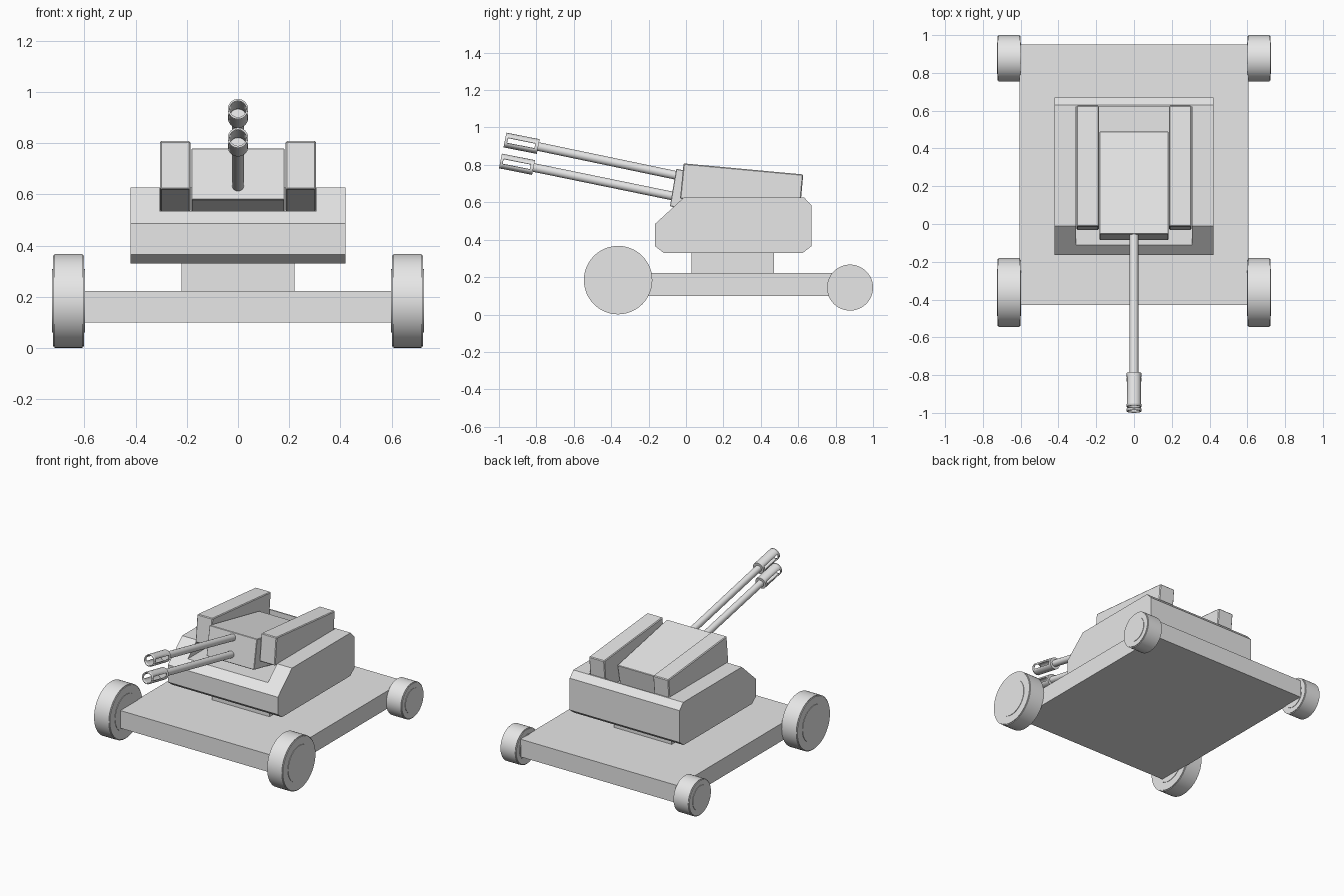
import bpy, bmesh, math
from mathutils import Vector, Matrix

if "Cube" in bpy.data.objects:
    bpy.data.objects.remove(bpy.data.objects["Cube"], do_unlink=True)

grey = bpy.data.materials.new("light_grey")
grey.use_nodes = True
grey.diffuse_color = (0.8, 0.8, 0.8, 1)
grey.node_tree.nodes["Principled BSDF"].inputs["Base Color"].default_value = (0.8, 0.8, 0.8, 1)


def finish(bm, name, smooth=False):
    bmesh.ops.recalc_face_normals(bm, faces=bm.faces)
    me = bpy.data.meshes.new(name)
    bm.to_mesh(me)
    bm.free()
    me.materials.append(grey)
    ob = bpy.data.objects.new(name, me)
    bpy.context.collection.objects.link(ob)
    bpy.ops.object.select_all(action='DESELECT')
    ob.select_set(True)
    bpy.context.view_layer.objects.active = ob
    if smooth:
        bpy.ops.object.shade_smooth_by_angle(angle=math.radians(35))
    return ob


def extrude_profile(name, points, x0, x1, bevel=0):
    """Side profile of (y, z) points extruded across x."""
    bm = bmesh.new()
    face = bm.faces.new([bm.verts.new((x0, y, z)) for y, z in points])
    ext = bmesh.ops.extrude_face_region(bm, geom=[face])
    moved = [v for v in ext["geom"] if isinstance(v, bmesh.types.BMVert)]
    bmesh.ops.translate(bm, verts=moved, vec=(x1 - x0, 0, 0))
    bmesh.ops.recalc_face_normals(bm, faces=bm.faces)
    if bevel:
        bmesh.ops.bevel(bm, geom=bm.edges[:], offset=bevel, segments=1, affect='EDGES')
    return finish(bm, name)


def block(name, x, y0, y1, z0, z1):
    return extrude_profile(name, [(y0, z0), (y1, z0), (y1, z1), (y0, z1)], -x, x)


def rod(name, start, end, radius, sides, bevel=0):
    """Closed cylinder between two points."""
    a, b = Vector(start), Vector(end)
    axis = b - a
    bm = bmesh.new()
    bmesh.ops.create_cone(bm, cap_ends=True, segments=sides, radius1=radius,
                          radius2=radius, depth=axis.length)
    if bevel:
        rims = [e for e in bm.edges if any(len(f.verts) > 4 for f in e.link_faces)]
        bmesh.ops.bevel(bm, geom=rims, offset=bevel, segments=2, affect='EDGES')
    turn = Vector((0, 0, 1)).rotation_difference(axis).to_matrix().to_4x4()
    bmesh.ops.transform(bm, verts=bm.verts, matrix=Matrix.Translation((a + b) / 2) @ turn)
    return finish(bm, name, True)


def muzzle(name, start, end, radius, sides=16):
    """Hollow tube with a slot along its left and right sides."""
    a, b = Vector(start), Vector(end)
    axis = b - a
    along = axis.normalized()
    side = Vector((1, 0, 0))
    up = side.cross(along)
    bm = bmesh.new()
    rings = []
    for t in (0, 0.1, 0.92, 1):
        ring = []
        for i in range(sides):
            ang = math.tau * i / sides
            ring.append(bm.verts.new(a + axis * t + radius * (math.cos(ang) * side + math.sin(ang) * up)))
        rings.append(ring)
    for k in range(3):
        for i in range(sides):
            slot = i % (sides // 2) in (0, sides // 2 - 1)
            if k == 1 and slot:
                continue
            j = (i + 1) % sides
            bm.faces.new((rings[k][i], rings[k][j], rings[k + 1][j], rings[k + 1][i]))
    bm.faces.new(rings[0])
    ob = finish(bm, name, True)
    wall = ob.modifiers.new("wall", 'SOLIDIFY')
    wall.thickness = 0.007
    wall.offset = -1


# Chassis and turntable
block("chassis", 0.605, -0.43, 0.95, 0.10, 0.222)
block("turntable", 0.22, 0.03, 0.47, 0.21, 0.34)

# Wheels with thin hubs
for label, s in (("left", 1), ("right", -1)):
    for place, y, z, r in (("front", -0.363, 0.184, 0.183), ("rear", 0.877, 0.144, 0.123)):
        rod(f"{place}_{label}_wheel", (s * 0.601, y, z), (s * 0.722, y, z), r, 48, 0.005)
        rod(f"{place}_{label}_hub", (s * 0.598, y, z), (s * 0.725, y, z), r * 0.68, 32)

# Turret hull with a recessed bay
hull = extrude_profile("turret_hull", [
    (-0.165, 0.365), (-0.165, 0.485), (-0.01, 0.627), (0.63, 0.627),
    (0.67, 0.585), (0.67, 0.365), (0.625, 0.33), (-0.12, 0.33)], -0.42, 0.42)
cutter = block("bay_cutter", 0.306, -0.3, 0.622, 0.535, 0.8)
cutter.hide_render = True
cut = hull.modifiers.new("bay", 'BOOLEAN')
cut.operation = 'DIFFERENCE'
cut.solver = 'EXACT'
cut.object = cutter
bpy.context.view_layer.objects.active = hull
bpy.ops.object.modifier_apply(modifier="bay")
bpy.data.objects.remove(cutter, do_unlink=True)

# Side armour either side of the gun
for label, x0, x1 in (("left", 0.186, 0.304), ("right", -0.304, -0.186)):
    extrude_profile(f"{label}_side_armour", [
        (-0.013, 0.808), (0.627, 0.749), (0.607, 0.532), (0.55, 0.532), (-0.032, 0.62)],
        x0, x1, 0.005)

# Tilted gun housing
extrude_profile("gun_housing", [
    (-0.052, 0.779), (0.49, 0.67), (0.462, 0.53), (0.16, 0.53), (-0.086, 0.579)],
    -0.182, 0.182, 0.003)

# Twin barrels with slotted muzzles
for label, root, joint, tip in (
        ("upper", (0, 0.0, 0.733), (0, -0.79, 0.898), (0, -0.968, 0.933)),
        ("lower", (0, 0.0, 0.619), (0, -0.815, 0.786), (0, -0.992, 0.821))):
    rod(f"{label}_barrel", root, joint, 0.023, 24)
    muzzle(f"{label}_muzzle", joint, tip, 0.04)
